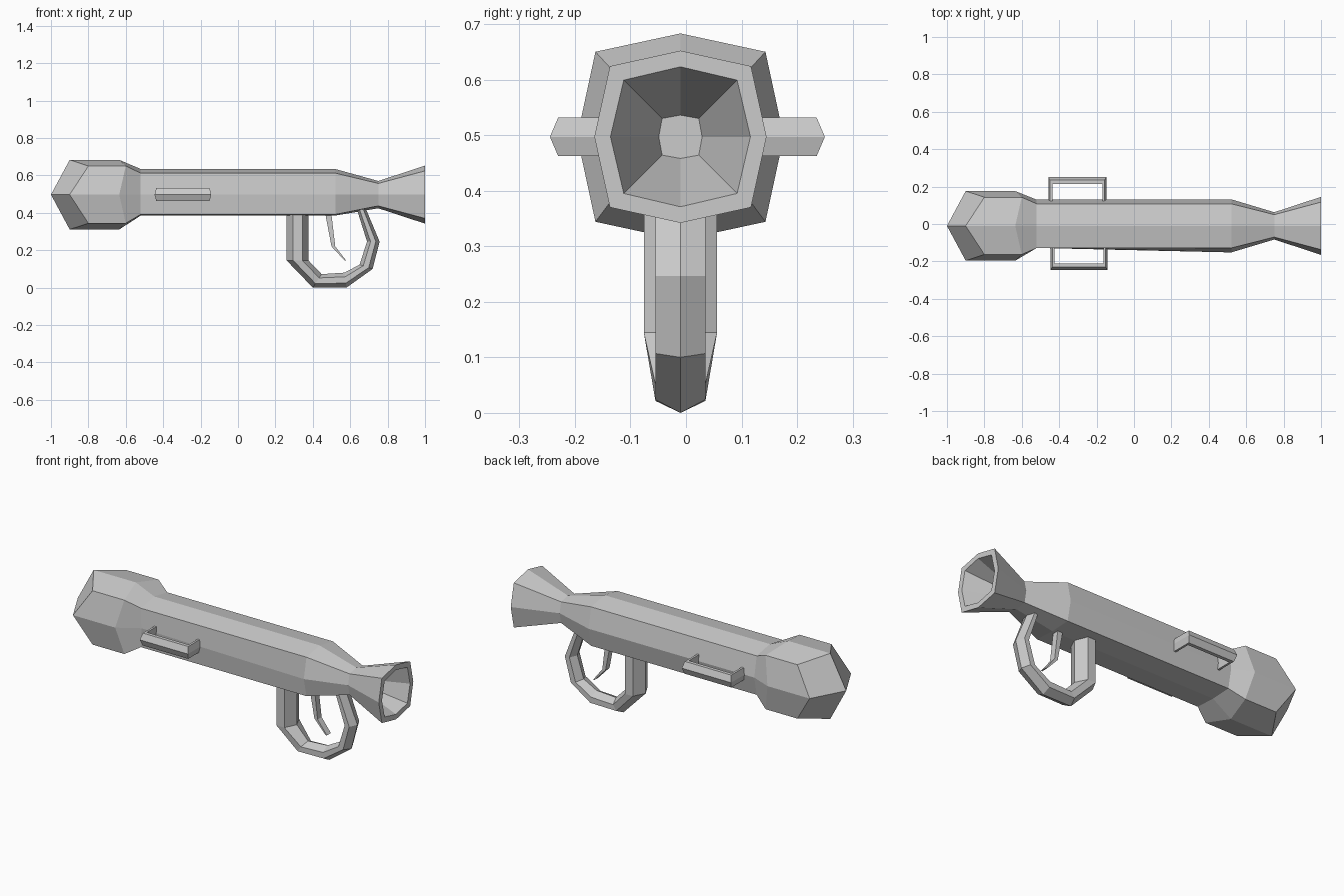
import bpy, bmesh

cube = bpy.data.objects.get("Cube")
if cube:
    bpy.data.objects.remove(cube, do_unlink=True)

CY, CZ = -0.01, 0.497   # centre line of the tube

steel = bpy.data.materials.new("light_grey")
steel.use_nodes = True
steel.diffuse_color = (0.6, 0.6, 0.6, 1)
steel.node_tree.nodes["Principled BSDF"].inputs["Base Color"].default_value = (0.6, 0.6, 0.6, 1)


def finish(bm, name):
    bmesh.ops.recalc_face_normals(bm, faces=bm.faces)
    mesh = bpy.data.meshes.new(name)
    bm.to_mesh(mesh)
    bm.free()
    mesh.materials.append(steel)
    obj = bpy.data.objects.new(name, mesh)
    bpy.context.collection.objects.link(obj)
    return obj


def loft(bm, loops, cap_start=True, cap_end=True):
    """Skin a list of equal-length point loops and return their vertices."""
    rings = [[bm.verts.new(p) for p in loop] for loop in loops]
    n = len(rings[0])
    for a, b in zip(rings, rings[1:]):
        for i in range(n):
            j = (i + 1) % n
            bm.faces.new((a[i], a[j], b[j], b[i]))
    if cap_start:
        bm.faces.new(rings[0])
    if cap_end:
        bm.faces.new(rings[-1])
    return rings


def octagon(x, x_diag, top, bottom, left, right, dy, dz, dz_low):
    """Eight-sided section; even points lie on the axes, odd ones on the diagonals."""
    pts = [(x, 0, top), (x_diag, dy, dz), (x, left, 0), (x_diag, dy, -dz_low),
           (x, 0, -bottom), (x_diag, -dy, -dz_low), (x, -right, 0), (x_diag, -dy, dz)]
    return [(px, CY + y, CZ + z) for px, y, z in pts]


def even(x, r, d, x_diag=None):
    return octagon(x, x if x_diag is None else x_diag, r, r, r, r, d, d, d)


# Tube: blunt head, straight body, neck and hollow flared exhaust
bm = bmesh.new()
rings = loft(bm, [
    even(-0.9, 0.186, 0.153, -0.8),
    even(-0.635, 0.186, 0.153, -0.6),
    octagon(-0.52, -0.52, 0.137, 0.112, 0.14, 0.115, 0.118, 0.115, 0.106),
    octagon(0.52, 0.52, 0.137, 0.112, 0.142, 0.142, 0.118, 0.115, 0.106),
    even(0.75, 0.073, 0.06),
    even(1.0, 0.155, 0.127),
    even(1.0, 0.126, 0.102),
    even(0.78, 0.039, 0.033),
], cap_start=False)
apex = bm.verts.new((-1, CY, CZ))
for i in range(0, 8, 2):
    bm.faces.new((apex, rings[0][i], rings[0][i + 1], rings[0][(i + 2) % 8]))
finish(bm, "tube")


# Side carry handles: a ridged bar bent into a U
def side_handle(name, side, x0, x1, reach):
    section = [(0, -0.035), (0, 0.035), (0.02, 0.035), (0.035, 0), (0.02, -0.035)]
    loops = []
    for end, foot in ((x0, True), (x0, False), (x1, False), (x1, True)):
        out = -1 if end == x0 else 1
        loops.append([(end + out * (o - 0.035) * 0.6,
                       side * (0.1 if foot else reach - 0.035 + o),
                       CZ + z) for o, z in section])
    bm = bmesh.new()
    loft(bm, loops)
    finish(bm, name)


side_handle("left_handle", 1, -0.458, -0.148, 0.25)
side_handle("right_handle", -1, -0.446, -0.143, 0.245)

# Pistol grip running into the trigger guard, six-sided section
outer = [(0.26, 0.43), (0.26, 0.145), (0.4, 0.0), (0.58, 0.0),
         (0.72, 0.1), (0.757, 0.246), (0.68, 0.43)]
inner = [(0.377, 0.43), (0.377, 0.145), (0.447, 0.072), (0.57, 0.08),
         (0.65, 0.123), (0.69, 0.246), (0.632, 0.43)]
widths = [0.066, 0.066] + [0.045] * 5
section = [(0, 0), (0.3, 1), (0.72, 1), (1, 0), (0.72, -1), (0.3, -1)]
bm = bmesh.new()
loft(bm, [[(a[0] + (b[0] - a[0]) * t, CY + w * s, a[1] + (b[1] - a[1]) * t)
           for t, s in section] for a, b, w in zip(outer, inner, widths)])
finish(bm, "grip_and_guard")

# Trigger: thin bent blade narrowing to its tip
blade = [(0.46, 0.495, 0.43), (0.5, 0.52, 0.22), (0.57, 0.578, 0.145)]
bm = bmesh.new()
loft(bm, [[(xa, CY - 0.018, z), (xb, CY - 0.018, z),
           (xb, CY + 0.018, z), (xa, CY + 0.018, z)] for xa, xb, z in blade])
finish(bm, "trigger")
